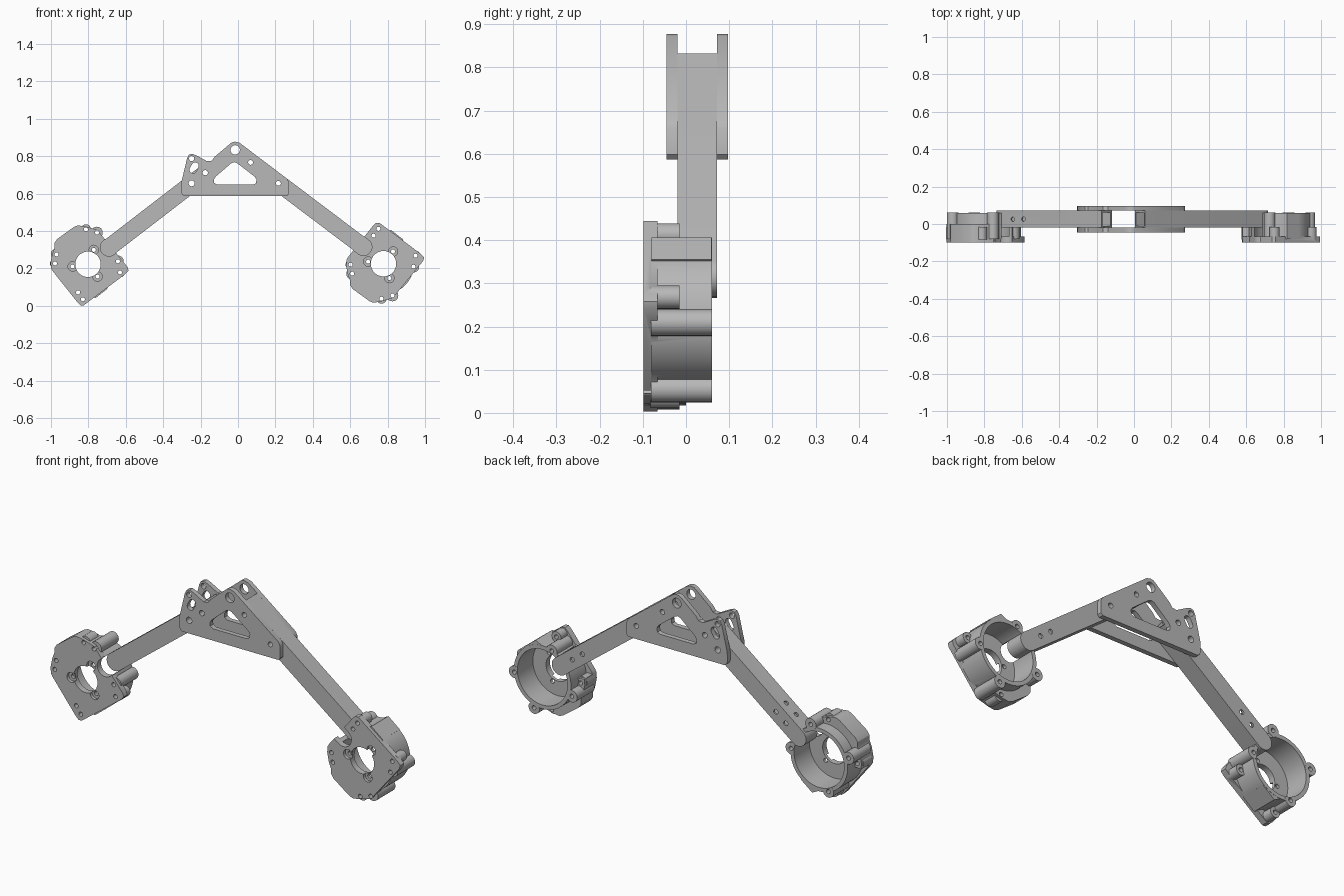
import bpy, bmesh, math
from mathutils import Vector, Matrix

cube = bpy.data.objects.get("Cube")
if cube:
    bpy.data.objects.remove(cube)

grey = bpy.data.materials.new("plain_grey")
grey.use_nodes = True
grey.diffuse_color = (0.48, 0.48, 0.48, 1)
grey.node_tree.nodes["Principled BSDF"].inputs["Base Color"].default_value = (0.48, 0.48, 0.48, 1)


def prism(name, pts, y0, y1):
    """Extrude an (x, z) outline from y0 to y1."""
    bm = bmesh.new()
    face = bm.faces.new([bm.verts.new((x, y0, z)) for x, z in pts])
    out = bmesh.ops.extrude_face_region(bm, geom=[face])
    moved = [v for v in out["geom"] if isinstance(v, bmesh.types.BMVert)]
    bmesh.ops.translate(bm, verts=moved, vec=(0, y1 - y0, 0))
    bmesh.ops.recalc_face_normals(bm, faces=bm.faces)
    mesh = bpy.data.meshes.new(name)
    bm.to_mesh(mesh)
    bm.free()
    mesh.materials.append(grey)
    obj = bpy.data.objects.new(name, mesh)
    bpy.context.collection.objects.link(obj)
    return obj


def disc(x, z, r, n=20):
    return [(x + r * math.cos(i * math.tau / n), z + r * math.sin(i * math.tau / n)) for i in range(n)]


def combine(obj, tool, operation="DIFFERENCE"):
    mod = obj.modifiers.new("bool", "BOOLEAN")
    mod.operation, mod.object, mod.solver = operation, tool, "EXACT"
    bpy.context.view_layer.update()
    bpy.context.view_layer.objects.active = obj
    bpy.ops.object.modifier_apply(modifier=mod.name)
    bpy.data.objects.remove(tool)


def cut(obj, pts, y0=-0.2, y1=0.2):
    combine(obj, prism("cutter", pts, y0, y1))


def add(obj, pts, y0, y1):
    combine(obj, prism("piece", pts, y0, y1), "UNION")


def finish(obj):
    bpy.ops.object.select_all(action="DESELECT")
    obj.select_set(True)
    bpy.context.view_layer.objects.active = obj
    bpy.ops.object.shade_smooth_by_angle(angle=math.radians(30))


def bar(a, b, w, rounded=True):
    """Outline of a straight bar from a to b, with an optional round end at b."""
    a, b = Vector(a), Vector(b)
    d = (b - a).normalized()
    n = Vector((-d.y, d.x))
    steps = 16 if rounded else 1
    end = []
    for i in range(steps + 1):
        t = math.pi * i / steps
        end.append(b + n * w * math.cos(t) + (d * w * math.sin(t) if rounded else Vector((0, 0))))
    return [tuple(p) for p in [a + n * w] + end + [a - n * w]]


HALF = 0.046
ARMS = {"left": ((0.032, 0.796), (0.67, 0.315)), "right": ((-0.147, 0.73), (-0.69, 0.312))}

# Gusset outline, triangular window and screw holes shared by both plates
GUSSET = [(-0.305, 0.61), (-0.303, 0.66), (-0.272, 0.79), (-0.262, 0.808), (-0.245, 0.813),
          (-0.222, 0.804), (-0.165, 0.773), (-0.14, 0.776), (-0.125, 0.797), (-0.05, 0.86),
          (-0.033, 0.874), (-0.015, 0.878), (0.008, 0.872), (0.262, 0.68), (0.272, 0.66),
          (0.272, 0.598), (0.262, 0.587), (-0.285, 0.587), (-0.298, 0.594)]
WINDOW = [(-0.02, 0.768), (-0.005, 0.763), (0.09, 0.69), (0.099, 0.675), (0.095, 0.655), (0.08, 0.648),
          (-0.112, 0.648), (-0.127, 0.658), (-0.128, 0.678), (-0.118, 0.692), (-0.035, 0.763)]
HOLES = [(-0.015, 0.834, 0.025), (-0.248, 0.787, 0.014), (-0.175, 0.712, 0.014),
         (-0.248, 0.655, 0.016), (0.067, 0.767, 0.013), (0.216, 0.655, 0.013)]
SLOT = bar((-0.24, 0.728), (-0.229, 0.748), 0.019)

# Gusset plates
for name, y0, y1 in (("front_gusset", -0.045, -0.02), ("back_gusset", 0.072, 0.097)):
    plate = prism(name, GUSSET, y0, y1)
    cut(plate, WINDOW)
    cut(plate, SLOT)
    cut(plate, disc(-0.24, 0.728, 0.019))
    for x, z, r in HOLES:
        cut(plate, disc(x, z, r))
    finish(plate)

# Hollow square arms with rounded outer ends
for side, (a, b) in ARMS.items():
    arm = prism(side + "_arm", bar(a, b, HALF), -0.02, 0.072)
    axis = (Vector(b) - Vector(a)).normalized()
    inner = Vector(a) - axis * 0.05
    cut(arm, bar(inner, b, HALF - 0.01, False), -0.01, 0.062)
    for x, z, r in HOLES[2:]:
        if (x > 0) == (side == "left"):
            cut(arm, disc(x, z, r))
    for dist in (0.088, 0.16):
        p = Vector(b) - axis * dist
        cut(arm, disc(p.x, p.y, 0.012), 0.03, 0.1)
        if side == "right":
            drill = prism("drill", disc(0, 0, 0.012), 0.015, 0.08)
            turn = Vector((axis.y, 0, -axis.x)).to_track_quat("Y", "Z").to_matrix().to_4x4()
            drill.matrix_world = Matrix.Translation((p.x, 0.026, p.y)) @ turn
            combine(arm, drill)
    finish(arm)

# Motor pod outline around its bore; the tail from SKIRT on is the thick rim
POD = [(-0.19, 0.035), (-0.055, 0.205), (-0.04, 0.219), (-0.022, 0.219), (0.2, 0.052), (0.217, 0.033),
       (0.212, 0.015), (0.065, -0.165), (0.05, -0.183), (0.03, -0.19), (-0.02, -0.204), (-0.055, -0.208),
       (-0.075, -0.2), (-0.165, -0.135), (-0.178, -0.115), (-0.178, -0.09), (-0.19, -0.06), (-0.2, -0.01),
       (-0.198, 0.02)]
SKIRT = 7
TALL_LOBES = [(-0.053, 0.15), (0.16, -0.016), (-0.168, -0.053), (0.048, -0.17)]
LOW_LOBES = [(-0.027, 0.187), (0.171, 0.043), (-0.176, -0.005), (-0.011, -0.187)]
FLAT_WALL = [(0.105, 0.13), (0.04, 0.181), (-0.02, 0.15), (0.05, 0.08)]

# Motor pods, one the upside-down mirror of the other
for side, cx, cz, flip in (("left", 0.778, 0.225, 1), ("right", -0.802, 0.222, -1)):
    def place(pts):
        return [(cx + x, cz + flip * z) for x, z in pts]

    pod = prism(side + "_pod", place(POD), -0.098, -0.066)
    add(pod, place(POD[SKIRT:] + [(0, 0)]), -0.08, 0.0)
    add(pod, place(disc(0, 0, 0.163, 64)), -0.08, 0.06)
    add(pod, place(FLAT_WALL), -0.08, 0.059)
    for x, z in TALL_LOBES:
        add(pod, place(disc(x, z, 0.031)), -0.081, 0.0605)
    for x, z in LOW_LOBES:
        add(pod, place(disc(x, z, 0.027)), -0.082, -0.015)
    # Cup, bore and screw holes
    cut(pod, place(disc(0, 0, 0.143, 64)), -0.066, 0.2)
    cut(pod, place(disc(0, 0, 0.068, 40)))
    for x, z in TALL_LOBES + LOW_LOBES:
        cut(pod, place(disc(x, z, 0.011, 14)))
    # Countersunk motor screws
    for angle in (52, 172, 292):
        t = math.radians(angle)
        x, z = 0.083 * math.cos(t), 0.083 * math.sin(t)
        cut(pod, place(disc(x, z, 0.025)), -0.2, -0.082)
        cut(pod, place(disc(x, z, 0.011, 14)))
    # Socket that receives the arm
    cut(pod, bar(*ARMS[side], HALF))
    finish(pod)
